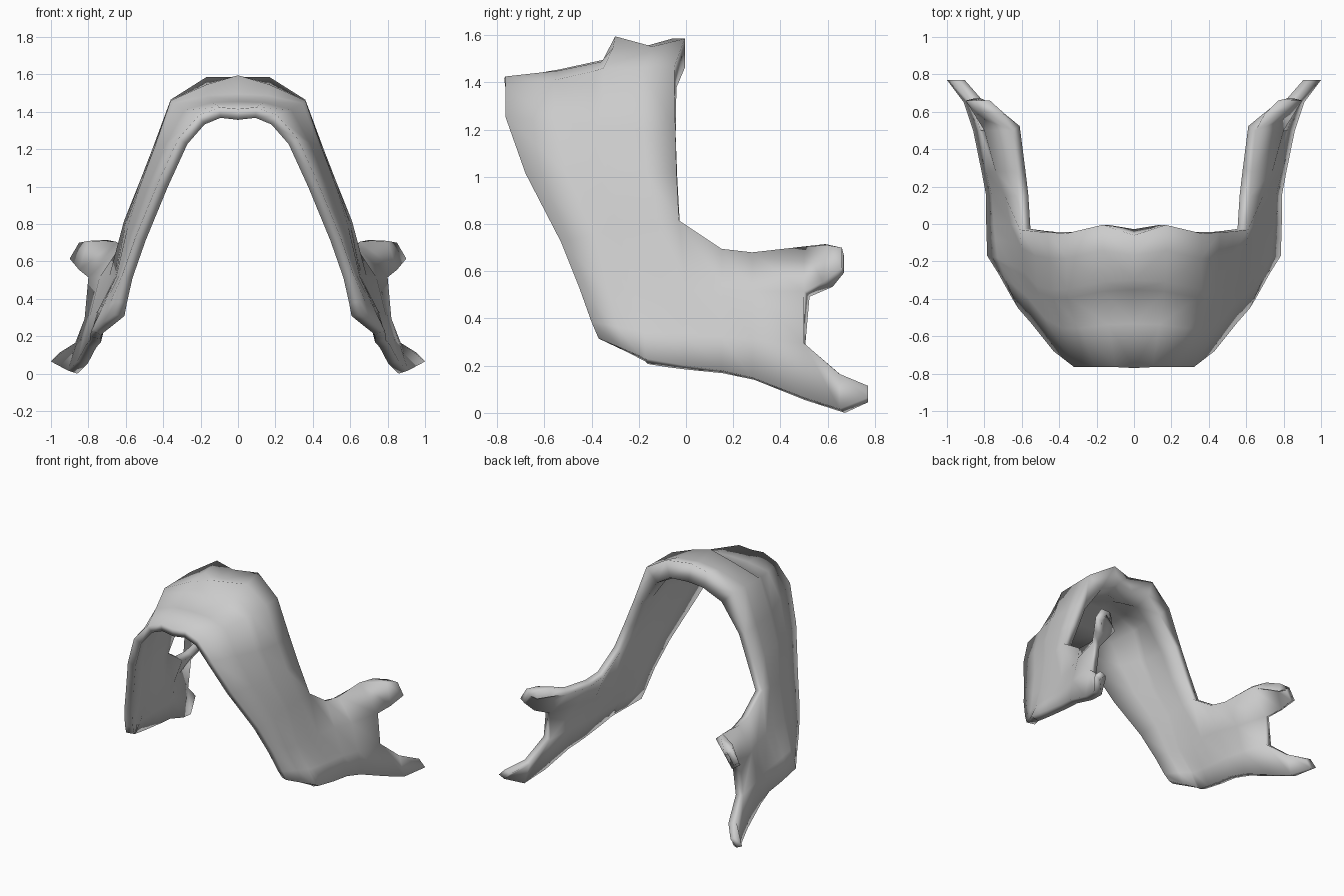
import bpy, bmesh
from mathutils import Vector

if "Cube" in bpy.data.objects:
    bpy.data.objects.remove(bpy.data.objects["Cube"])

# Three paths from the crown down to the lower rim: front edge, ridge, rear edge
front = [(0, -.77, 1.42), (.10, -.765, 1.43), (.21, -.765, 1.385), (.32, -.765, 1.26),
         (.43, -.68, 1.02), (.55, -.53, .73), (.62, -.45, .53), (.65, -.40, .39), (.66, -.37, .32)]
ridge = [(0, -.30, 1.60), (.17, -.31, 1.55), (.36, -.35, 1.465), (.445, -.35, 1.22),
         (.52, -.33, 1.02), (.59, -.25, .79), (.65, -.22, .53), (.73, -.18, .35), (.785, -.17, .235)]
rear = [(0, -.06, 1.59), (.17, -.005, 1.59), (.36, -.05, 1.47), (.46, -.045, 1.20),
        (.53, -.04, 1.02), (.61, -.03, .82), (.66, 0, .52), (.75, 0, .34), (.79, 0, .205)]
# Rear columns of the side plate, top to bottom
plate_a = [(.62, .15, .70), (.69, .15, .52), (.76, .15, .33), (.79, .15, .185)]
plate_b = [(.63, .28, .685), (.74, .28, .52), (.79, .28, .32), (.815, .28, .155)]
plate_c = [(.65, .50, .71), (.80, .50, .52), (.82, .50, .30), (.86, .50, .07)]

bm = bmesh.new()


def face(*pts):
    bm.faces.new([bm.verts.new(p) for p in pts])


def strip(a, b):
    """Bridge two paths of equal length with quads."""
    for i in range(len(a) - 1):
        face(a[i], a[i + 1], b[i + 1], b[i])


def between(a, b, t, drops):
    """Path between two others, lowered near the crown."""
    path = [Vector(p).lerp(Vector(q), t) for p, q in zip(a, b)]
    for p, d in zip(path, drops):
        p.z -= d
    return path


# Arched shell with a step at the crown and a slight dip behind it
middle = between(front, ridge, .5, (.05, .035, .01))
brow = between(front, ridge, .89, (.08, .045, .005))
dip = between(ridge, rear, .55, (.035, .015))
arch = [front, middle, brow, ridge, dip, rear]
for a, b in zip(arch, arch[1:]):
    strip(a, b)

# Side plate
for a, b in ((rear[5:], plate_a), (plate_a, plate_b), (plate_b, plate_c)):
    strip(a, b)

# Upper rear prong, turned outwards
shoulder, crown, low = (.70, .59, .72), (.80, .60, .715), (.85, .58, .56)
strip([plate_c[0], plate_c[1]], [crown, low])
face(plate_c[0], crown, shoulder)
strip([shoulder, crown, low], [(.77, .66, .705), (.85, .66, .705), (.90, .66, .62)])

# Lower rear prong
knee = [(.87, .65, .17), (.91, .65, .022)]
strip(plate_c[2:], knee)
strip(knee, [(.95, .77, .12), (1.0, .77, .07)])

bmesh.ops.remove_doubles(bm, verts=bm.verts, dist=.0005)
bmesh.ops.recalc_face_normals(bm, faces=bm.faces)
if sum(f.normal.x * f.calc_area() for f in bm.faces) < 0:
    bmesh.ops.reverse_faces(bm, faces=bm.faces)
mesh = bpy.data.meshes.new("arched_shell")
bm.to_mesh(mesh)
bm.free()

shell = bpy.data.objects.new("arched_shell", mesh)
bpy.context.collection.objects.link(shell)

# Thicker towards the rear of the crown
group = shell.vertex_groups.new(name="thickness")
for v in mesh.vertices:
    thick_here = v.co.z > 1.3 and v.co.y > -.34
    group.add([v.index], 1 if thick_here else .45, 'REPLACE')

mirror = shell.modifiers.new("Mirror", 'MIRROR')
mirror.use_clip = True
thick = shell.modifiers.new("Thickness", 'SOLIDIFY')
thick.thickness = .13
thick.offset = -1
thick.vertex_group = "thickness"

# Apply, trim the prong ends square and smooth
bpy.context.view_layer.objects.active = shell
shell.select_set(True)
bpy.ops.object.convert(target='MESH')
for v in shell.data.vertices:
    v.co.y = min(v.co.y, .67 if v.co.z > .5 else .77)
    if v.co.z > 1.3:
        v.co.y = min(v.co.y, -.005)
    if v.co.z < .4 and .45 < v.co.y < .6:
        v.co.y = min(v.co.y, .505)
base = min(v.co.z for v in shell.data.vertices)
for v in shell.data.vertices:
    v.co.z -= base
bpy.ops.object.shade_smooth_by_angle(angle=1.9)
